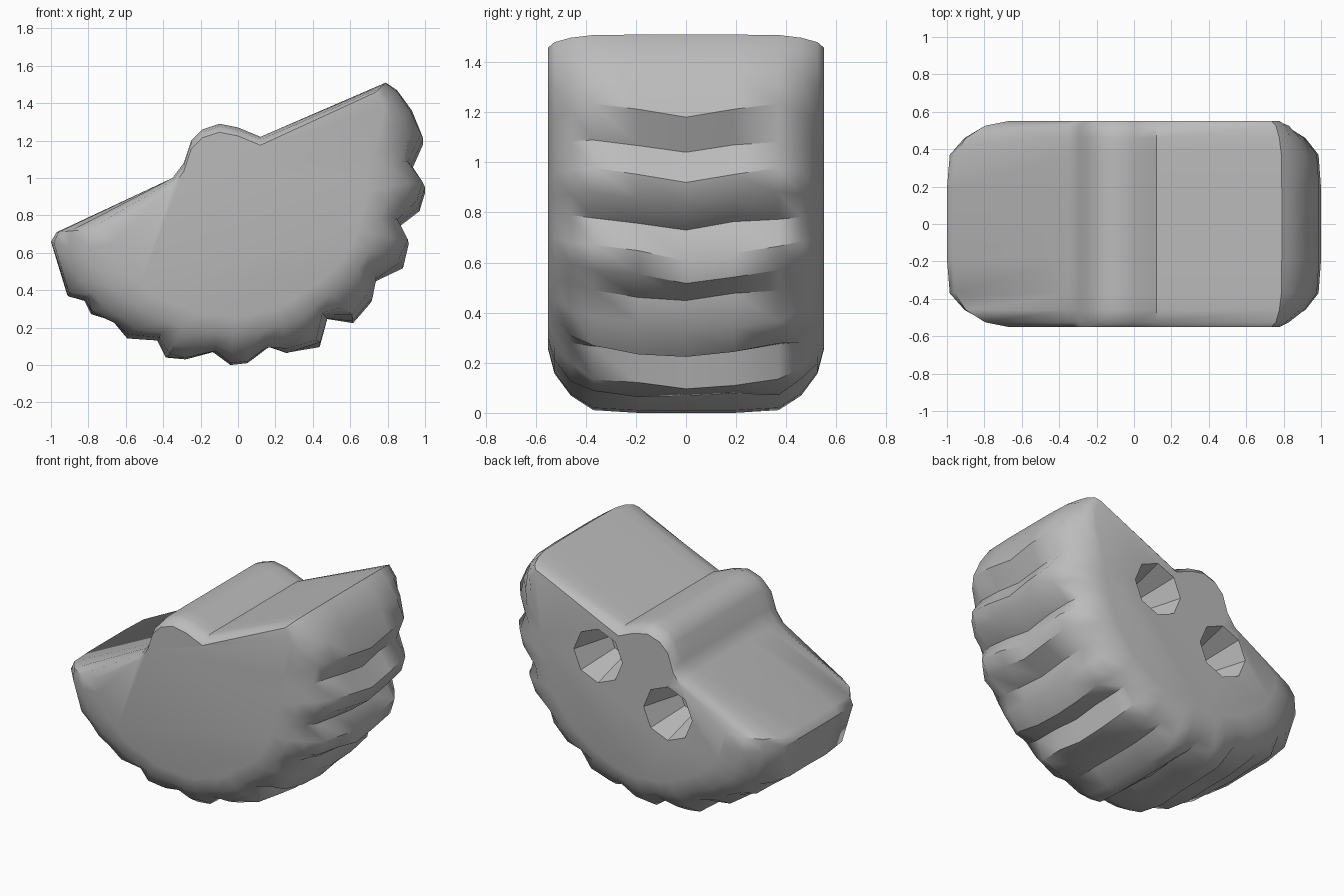
import bpy, bmesh, random
from math import radians
from mathutils import Matrix, Vector

random.seed(4)
cube = bpy.data.objects.get("Cube")
if cube:
    bpy.data.objects.remove(cube)

# Single stone grey material
grey = bpy.data.materials.new("stone grey")
grey.use_nodes = True
grey.diffuse_color = (0.5, 0.5, 0.5, 1)
grey.node_tree.nodes["Principled BSDF"].inputs["Base Color"].default_value = (0.5, 0.5, 0.5, 1)

# Stepped top, from the low end to the high end
TOP = [(-.35, 1.0), (-.29, 1.08), (-.25, 1.2), (-.19, 1.26), (-.1, 1.29), (0, 1.27), (.12, 1.22)]
# Toothed rim, from the high end round underneath to the low end
RIM = [(.79, 1.51), (.85, 1.47), (.93, 1.36), (.99, 1.24), (.92, 1.09), (1.0, .98), (.97, .88),
       (.85, .78), (.91, .67), (.88, .57), (.73, .49), (.71, .37), (.61, .26), (.47, .27),
       (.43, .13), (.27, .07), (.16, .1), (.05, .01), (-.04, 0), (-.13, .07), (-.28, .03),
       (-.38, .05), (-.43, .14), (-.6, .15), (-.67, .23), (-.79, .28), (-.82, .35),
       (-.91, .37), (-1, .66), (-.97, .71)]
CENTRE = Vector((.05, .8))


def smoothed(points, passes=2):
    """Average neighbours so the teeth melt away."""
    for _ in range(passes):
        points = [points[0]] + [(a + b * 2 + c) / 4 for a, b, c in
                                zip(points, points[1:], points[2:])] + [points[-1]]
    return points


def section(y, inset, melt, drop):
    """One closed outline of the block at depth y."""
    outline = [(x, y, z - drop) for x, z in TOP]
    rim = [Vector(p) for p in RIM]
    for p, s in zip(rim, smoothed(rim)):
        q = p.lerp(s, melt)
        weight = min(1, max(.25, (1.6 - p.y) / .4))
        q = q.lerp(CENTRE, inset * weight)
        # Teeth bend downwards at the middle
        if p.y < 1.3 and p.x > .3:
            q.y -= .06 * p.x * max(0, 1 - abs(y) / .36)
        if .05 < p.y < 1.3 and abs(p.x) < .95:
            q += Vector((random.uniform(-.01, .01), random.uniform(-.01, .01)))
        outline.append((q.x, y, q.y))
    return outline


# Block lofted through mirrored sections
half = [(.55, .29, 1, .045), (.525, .17, .9, .015), (.46, .07, .5, 0), (.37, .01, .1, 0), (.19, 0, 0, 0)]
slices = [(-y, *rest) for y, *rest in half] + [(0, 0, 0, 0)] + half[::-1]
bm = bmesh.new()
rings = [[bm.verts.new(co) for co in section(*s)] for s in slices]
for a, b in zip(rings, rings[1:]):
    for i in range(len(a)):
        j = (i + 1) % len(a)
        bm.faces.new((a[i], a[j], b[j], b[i]))
bm.faces.new(rings[0])
bm.faces.new(rings[-1])
bmesh.ops.recalc_face_normals(bm, faces=bm.faces)


def make_object(name, bm):
    mesh = bpy.data.meshes.new(name)
    bm.to_mesh(mesh)
    bm.free()
    mesh.materials.append(grey)
    obj = bpy.data.objects.new(name, mesh)
    bpy.context.collection.objects.link(obj)
    return obj


block = make_object("toothed_block", bm)

# Two tapered sockets in the back
bm = bmesh.new()
for x, z in ((.27, 1.0), (-.25, .75)):
    bmesh.ops.create_cone(bm, cap_ends=True, segments=8, radius1=.1, radius2=.215, depth=.4,
                          matrix=Matrix.Translation((x, .47, z)) @ Matrix.Rotation(radians(-90), 4, "X"))
cutter = make_object("socket_cutter", bm)
cutter.hide_render = True

bpy.ops.object.select_all(action="DESELECT")
bpy.context.view_layer.objects.active = block
block.select_set(True)
cut = block.modifiers.new("sockets", "BOOLEAN")
cut.operation = "DIFFERENCE"
cut.solver = "EXACT"
cut.object = cutter
bpy.ops.object.modifier_apply(modifier=cut.name)
bpy.data.objects.remove(cutter)
bpy.ops.object.shade_smooth_by_angle(angle=radians(40))
